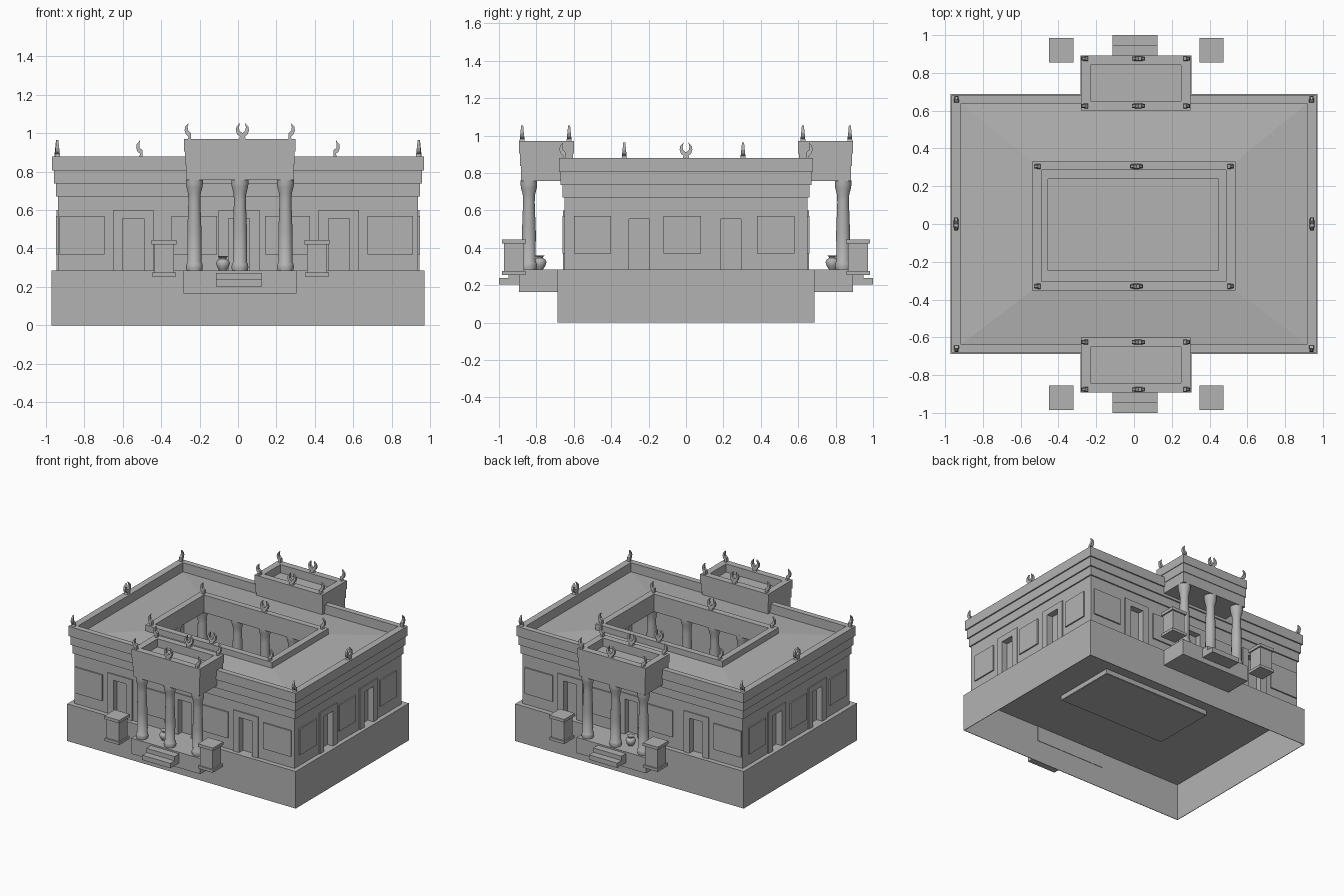
import bpy, bmesh, math
from mathutils import Matrix

cube = bpy.data.objects.get("Cube")
if cube:
    bpy.data.objects.remove(cube)

stone = bpy.data.materials.new("grey_stone")
stone.use_nodes = True
GREY = (0.45, 0.45, 0.45, 1)
stone.diffuse_color = GREY
stone.node_tree.nodes["Principled BSDF"].inputs["Base Color"].default_value = GREY


def finish(name, bm):
    bmesh.ops.recalc_face_normals(bm, faces=bm.faces[:])
    mesh = bpy.data.meshes.new(name)
    bm.to_mesh(mesh)
    bm.free()
    mesh.materials.append(stone)
    ob = bpy.data.objects.new(name, mesh)
    bpy.context.collection.objects.link(ob)
    return ob


def boxes(name, specs):
    """One object from boxes given as x, y and z ranges."""
    bm = bmesh.new()
    for ranges in specs:
        (x0, x1), (y0, y1), (z0, z1) = [sorted(r) for r in ranges]
        m = Matrix.Translation(((x0 + x1) / 2, (y0 + y1) / 2, (z0 + z1) / 2))
        bmesh.ops.create_cube(bm, size=1, matrix=m @ Matrix.Diagonal((x1 - x0, y1 - y0, z1 - z0, 1)))
    return finish(name, bm)


def corners(rect, z):
    x0, x1, y0, y1 = rect
    return [(x0, y0, z), (x1, y0, z), (x1, y1, z), (x0, y1, z)]


def ring(name, outer, inner, z0, z1, inner_rise=0):
    """Rectangular frame; inner_rise slopes it up towards the opening."""
    bm = bmesh.new()
    loops = [[bm.verts.new(c) for c in pts] for pts in (
        corners(outer, z0), corners(outer, z1),
        corners(inner, z1 + inner_rise), corners(inner, z0 + inner_rise))]
    for a, b in zip(loops, loops[1:] + loops[:1]):
        for i in range(4):
            j = (i + 1) % 4
            bm.faces.new((a[i], a[j], b[j], b[i]))
    return finish(name, bm)


def rect(hx, hy):
    return (-hx, hx, -hy, hy)


def grow(r, d):
    return (r[0] - d, r[1] + d, r[2] - d, r[3] + d)


def lathe(name, profile, spots, z, segments=24):
    """Turned shape repeated at each spot."""
    bm = bmesh.new()
    for x, y in spots:
        rows = []
        for r, h in profile:
            rows.append([bm.verts.new((x + r * math.cos(math.tau * k / segments),
                                       y + r * math.sin(math.tau * k / segments), z + h))
                         for k in range(segments)])
        for a, b in zip(rows, rows[1:]):
            for k in range(segments):
                n = (k + 1) % segments
                bm.faces.new((a[k], a[n], b[n], b[k]))
        bm.faces.new(rows[0])
        bm.faces.new(rows[-1])
    ob = finish(name, bm)
    bpy.ops.object.select_all(action='DESELECT')
    bpy.context.view_layer.objects.active = ob
    ob.select_set(True)
    bpy.ops.object.shade_smooth_by_angle(angle=math.radians(40))
    return ob


# Horn ornaments: outline of one half, tapered in thickness towards the tip
HORN = [(0, 0), (0.018, 0), (0.013, 0.014), (0.027, 0.026), (0.034, 0.046),
        (0.031, 0.066), (0.013, 0.086), (0.018, 0.064), (0.016, 0.046), (0, 0.032)]


def horn(name, x, y, z, along_y=False, side=0):
    """side 0 gives the pair; side -1 or 1 gives one horn leaning inwards."""
    bm = bmesh.new()
    for s in ([1, -1] if side == 0 else [side]):
        shift = 0 if side == 0 else -0.012 * s
        layers = []
        for t in (-1, 1):
            row = []
            for u, h in HORN:
                a, b = s * u + shift, t * (0.014 - 0.1 * h)
                row.append(bm.verts.new((x + (b if along_y else a), y + (a if along_y else b), z + h)))
            layers.append(row)
            bm.faces.new(row)
        for i in range(len(HORN)):
            j = (i + 1) % len(HORN)
            bm.faces.new((layers[0][i], layers[0][j], layers[1][j], layers[1][i]))
    return finish(name, bm)


FLOOR, CEILING, TOP = 0.285, 0.757, 0.88
BASE, WALL = rect(0.972, 0.687), rect(0.937, 0.65)
POOL, COURT = (-0.455, 0.447, -0.247, 0.237), (-0.49, 0.487, -0.305, 0.285)

# Hollow podium with the sunken courtyard pool
ring("podium_sides", BASE, grow(BASE, -0.004), 0, FLOOR)
ring("podium_floor", BASE, POOL, FLOOR - 0.005, FLOOR)
ring("pool_sides", grow(POOL, 0.004), POOL, 0.245, FLOOR)
boxes("pool_floor", [(POOL[:2], POOL[2:], (0.242, 0.247))])

# Outer walls, doors and windows
walls = ring("outer_walls", WALL, grow(WALL, -0.07), FLOOR, 0.68)


def on_wall(axis, s, u, z, depth):
    """Box range on a wall; axis 0 runs along x, axis 1 along y."""
    face = WALL[3] if axis == 0 else WALL[1]
    across = tuple(s * (face + d) for d in depth)
    return (u, across, z) if axis == 0 else (across, u, z)


windows, frames, niches = [], [], []
layout = [(0, 0.236, (-0.812, -0.228, 0.258, 0.793), (-0.545, 0.005, 0.525)),
          (1, 0.2, (-0.5, -0.02, 0.48), (-0.25, 0.24))]
for axis, width, window_spots, door_spots in layout:
    for s in (-1, 1):
        for c in window_spots:
            windows.append(on_wall(axis, s, (c - width / 2, c + width / 2), (0.37, 0.57), (-0.01, 0.01)))
        for c in door_spots:
            for e in (-1, 1):
                frames.append(on_wall(axis, s, (c + e * 0.055, c + e * 0.106), (FLOOR, 0.6), (-0.01, 0.008)))
            frames.append(on_wall(axis, s, (c - 0.055, c + 0.055), (0.555, 0.6), (-0.01, 0.008)))
            niches.append(on_wall(axis, s, (c - 0.055, c + 0.055), (FLOOR - 0.02, 0.555), (-0.04, 0.03)))
boxes("window_panels", windows)
boxes("door_frames", frames)
cutter = boxes("door_niche_cutter", niches)
cutter.hide_render = True
cutter.hide_set(True)
cut = walls.modifiers.new("door_niches", 'BOOLEAN')
cut.operation, cut.solver, cut.object = 'DIFFERENCE', 'EXACT', cutter

# Stepped cornice, parapet, roof and courtyard parapet
inside = rect(0.915, 0.637)
for i, (z0, z1) in enumerate([(0.67, 0.737), (0.737, 0.806), (0.806, TOP)]):
    ring(f"cornice_{i + 1}", grow(WALL, 0.01 * (i + 1)), inside, z0, z1)
court_outer = (-0.54, 0.537, -0.353, 0.33)
ring("sloped_roof", grow(inside, 0.005), grow(court_outer, -0.01), 0.805, 0.81, 0.025)
ring("corridor_ceiling", grow(inside, 0.005), grow(court_outer, -0.01), CEILING - 0.005, CEILING)
ring("courtyard_parapet", court_outer, COURT, 0.745, TOP)

# Columns
COLUMN = [(0.041, 0), (0.044, 0.018), (0.041, 0.036), (0.036, 0.042), (0.037, 0.2), (0.031, 0.36),
          (0.033, 0.4), (0.042, 0.435), (0.044, 0.45), (0.044, 0.474)]
yard = [(x, y) for x in (-0.535, -0.235, 0, 0.235, 0.535) for y in (-0.347, 0.33)]
lathe("courtyard_columns", COLUMN, yard + [(-0.535, 0), (0.535, 0)], FLOOR)
lathe("porch_columns", COLUMN, [(x, s * 0.84) for x in (-0.227, 0.01, 0.247) for s in (-1, 1)], FLOOR)

# Storage jars
JAR = [(0.018, 0), (0.03, 0.018), (0.036, 0.038), (0.03, 0.053), (0.018, 0.06), (0.017, 0.066), (0.027, 0.075)]
lathe("jars", JAR, [(-0.078, -0.782), (-0.078, 0.782)], FLOOR)

# Front and back porches
PX = 0.01
for s, side in ((-1, "front"), (1, "back")):
    def porch(d):
        return (PX - 0.29 + d, PX + 0.29 - d), (s * (0.893 - d), s * (0.6 + d))
    boxes(f"{side}_porch_floor", [((PX - 0.294, PX + 0.294), (s * 0.68, s * 0.893), (0.165, FLOOR))])
    boxes(f"{side}_porch_beam", [(*porch(0.01), (CEILING, 0.837)), (*porch(0.005), (0.837, 0.907))])
    (x0, x1), ys = porch(0)
    outer = (x0, x1, min(ys), max(ys))
    ring(f"{side}_porch_parapet", outer, grow(outer, -0.05), 0.905, 0.97)
    boxes(f"{side}_steps", [((-0.115, 0.125), (s * 0.88, s * 1.0), (0.203, 0.24)),
                            ((-0.115, 0.125), (s * 0.88, s * 0.948), (0.24, 0.273))])
    # Pedestals beside the steps
    for e, x in ((-1, -0.385), (1, 0.411)):
        parts = [(0.063, 0.255, 0.276), (0.053, 0.276, 0.422), (0.064, 0.422, 0.445)]
        boxes(f"{side}_pedestal_{'left' if e > 0 else 'right'}",
              [((x - h, x + h), (s * 0.92 - h, s * 0.92 + h), z) for h, *z in parts])
    # Horns on the porch, parapet and courtyard
    for y in (0.876, 0.625):
        horn("porch_horn_pair", 0.023, s * y, 0.968)
        for e, x in ((-1, -0.256), (1, 0.274)):
            horn("porch_corner_horn", x, s * y, 0.968, side=e)
    yard_y = 0.305 if s > 0 else -0.33
    horn("courtyard_horn_pair", 0.013, yard_y, TOP - 0.002)
    horn("parapet_horn_pair", s * 0.942, 0, TOP - 0.002, along_y=True)
    for e in (-1, 1):
        horn("courtyard_corner_horn", e * 0.508, yard_y, TOP - 0.002, side=e)
        horn("parapet_corner_horn", e * 0.94, s * 0.655, TOP - 0.002, along_y=True, side=s)
